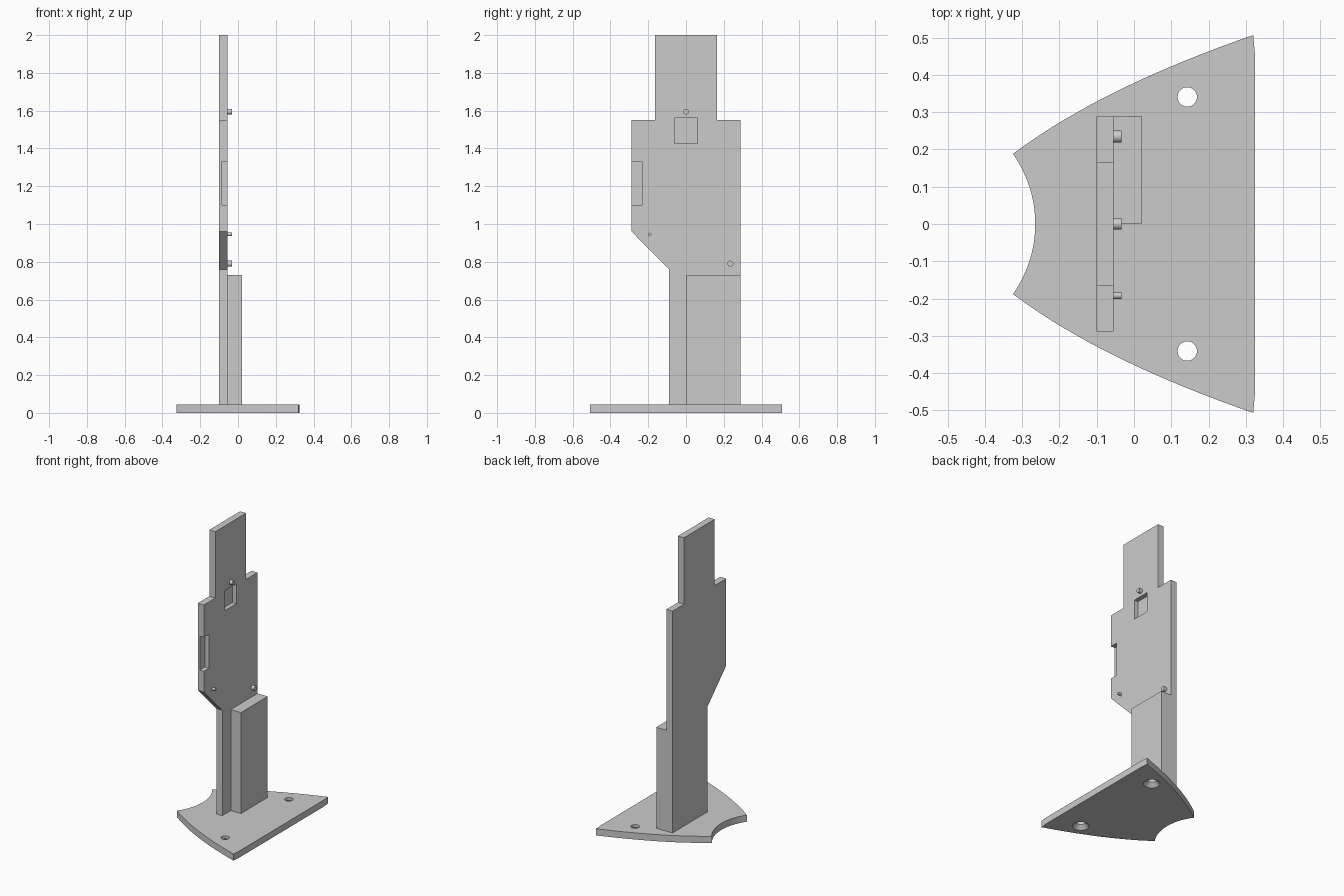
import bpy, bmesh, math
from mathutils import Matrix, Vector

cube = bpy.data.objects.get("Cube")
if cube:
    bpy.data.objects.remove(cube, do_unlink=True)

grey = bpy.data.materials.new("light_grey")
grey.use_nodes = True
colour = (0.6, 0.6, 0.6, 1)
grey.diffuse_color = colour
grey.node_tree.nodes["Principled BSDF"].inputs["Base Color"].default_value = colour


def finish(name, bm):
    bmesh.ops.recalc_face_normals(bm, faces=bm.faces)
    mesh = bpy.data.meshes.new(name)
    bm.to_mesh(mesh)
    bm.free()
    mesh.materials.append(grey)
    ob = bpy.data.objects.new(name, mesh)
    bpy.context.scene.collection.objects.link(ob)
    return ob


def extrude(name, points, direction):
    bm = bmesh.new()
    face = bm.faces.new([bm.verts.new(p) for p in points])
    new = bmesh.ops.extrude_face_region(bm, geom=[face])["geom"]
    verts = [g for g in new if isinstance(g, bmesh.types.BMVert)]
    bmesh.ops.translate(bm, verts=verts, vec=direction)
    return finish(name, bm)


def box(name, low, high):
    bm = bmesh.new()
    bmesh.ops.create_cube(bm, size=1)
    low, high = Vector(low), Vector(high)
    bmesh.ops.scale(bm, verts=bm.verts, vec=high - low)
    bmesh.ops.translate(bm, verts=bm.verts, vec=(low + high) / 2)
    return finish(name, bm)


def cone(name, centre, r1, r2, depth, along_x=False):
    bm = bmesh.new()
    turn = Matrix.Rotation(math.pi / 2, 4, "Y") if along_x else Matrix()
    bmesh.ops.create_cone(bm, cap_ends=True, segments=32, radius1=r1, radius2=r2,
                          depth=depth, matrix=Matrix.Translation(centre) @ turn)
    return finish(name, bm)


def smooth(ob):
    bpy.ops.object.select_all(action="DESELECT")
    ob.select_set(True)
    bpy.context.view_layer.objects.active = ob
    bpy.ops.object.shade_smooth_by_angle(angle=math.radians(30))


def cut(ob, cutter):
    cutter.hide_render = True
    cutter.hide_set(True)
    mod = ob.modifiers.new(cutter.name, "BOOLEAN")
    mod.operation = "DIFFERENCE"
    mod.solver = "EXACT"
    mod.object = cutter


BASE_TOP = 0.045
BACK, FACE = -0.1, -0.055

# Base plate: curved flanks, concave narrow end, slightly bowed wide end
start, control, end = Vector((-0.325, 0.188)), Vector((-0.09, 0.365)), Vector((0.32, 0.507))
steps = [i / 20 for i in range(21)]
flank = [start * (1 - t) ** 2 + control * (2 * t * (1 - t)) + end * t * t for t in steps]
half = flank + [Vector((0.325, 0.45))]
outline = half + [Vector((p.x, -p.y)) for p in reversed(half)]
sag = 0.06
radius = (start.y ** 2 + sag ** 2) / (2 * sag)
swing = math.asin(start.y / radius)
for i in range(1, 20):
    a = swing * (i / 10 - 1)
    outline.append(Vector((-0.265 - radius + radius * math.cos(a), radius * math.sin(a))))
base = extrude("base_plate", [(p.x, p.y, 0) for p in outline], (0, 0, BASE_TOP))

# Screw holes, countersunk from underneath
for side, y in (("left", 0.341), ("right", -0.341)):
    cut(base, cone(side + "_hole_cutter", (0.143, y, 0.02), 0.026, 0.026, 0.1))
    cut(base, cone(side + "_countersink_cutter", (0.143, y, 0.01), 0.059, 0.025, 0.034))
smooth(base)

# Upright panel with a stepped top and sloped shoulder
profile = [(-0.09, BASE_TOP), (0.288, BASE_TOP), (0.288, 1.55), (0.165, 1.55),
           (0.165, 2), (-0.165, 2), (-0.165, 1.55), (-0.288, 1.55),
           (-0.288, 0.96), (-0.09, 0.76)]
panel = extrude("upright_panel", [(BACK, y, z) for y, z in profile], (FACE - BACK, 0, 0))

# Shallow recesses in the panel face
cut(panel, box("square_recess_cutter", (-0.085, -0.062, 1.425), (0, 0.06, 1.56)))
cut(panel, box("edge_recess_cutter", (-0.085, -0.4, 1.1), (0, -0.232, 1.33)))

# Support block beside the panel
box("support_block", (FACE, 0.002, BASE_TOP), (0.021, 0.288, 0.73))

# Locating pegs
for name, y, z, r in (("upper_peg", 0, 1.595, 0.015),
                      ("lower_peg", 0.235, 0.79, 0.016),
                      ("small_peg", -0.192, 0.945, 0.009)):
    smooth(cone(name, (FACE + 0.01, y, z), r, r, 0.024, along_x=True))
